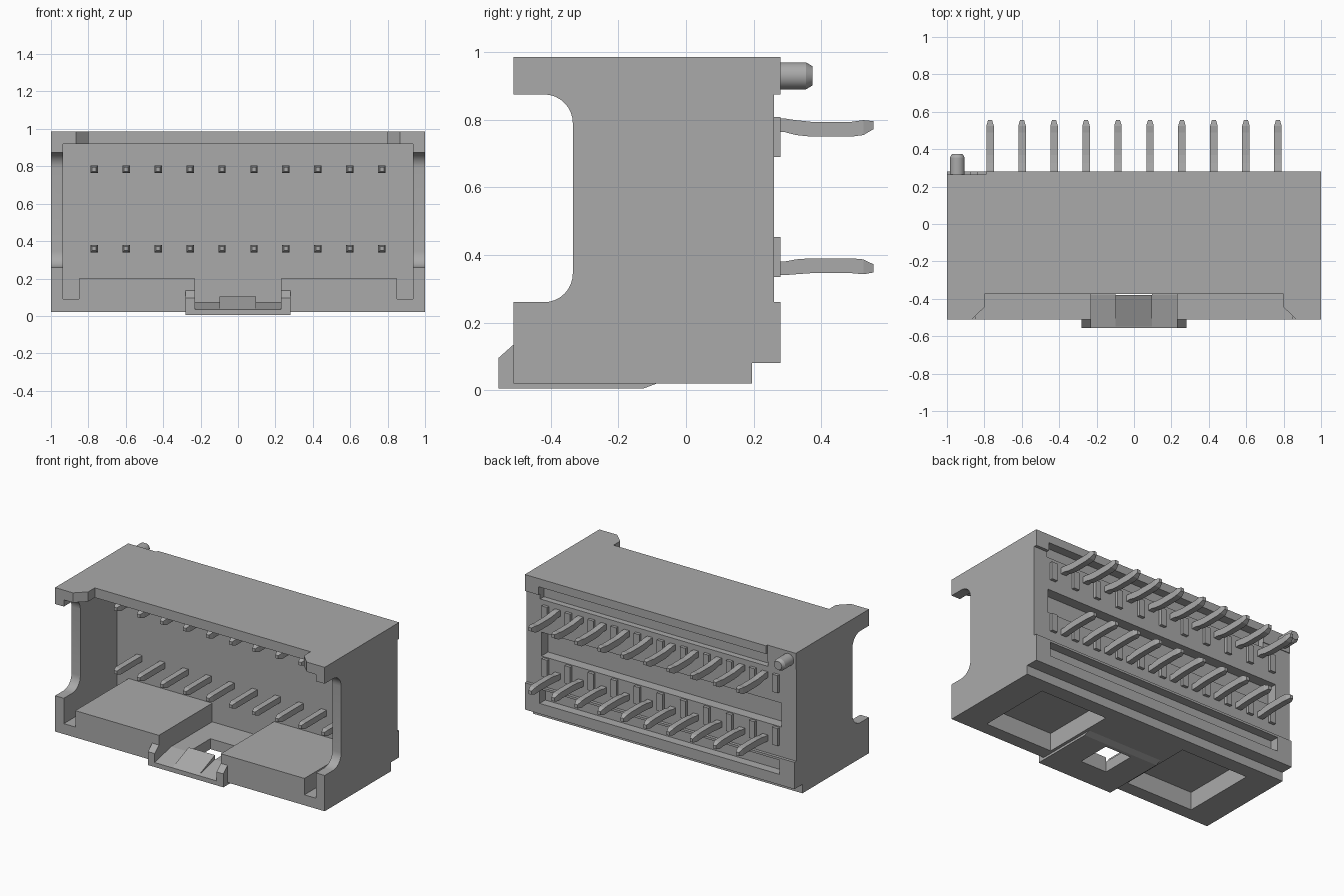
import bpy, bmesh, math
from mathutils import Vector

if "Cube" in bpy.data.objects:
    bpy.data.objects.remove(bpy.data.objects["Cube"], do_unlink=True)

GREY = (0.40, 0.40, 0.40, 1)
mat = bpy.data.materials.new("plain grey")
mat.use_nodes = True
mat.diffuse_color = GREY
bsdf = next(n for n in mat.node_tree.nodes if n.type == 'BSDF_PRINCIPLED')
bsdf.inputs["Base Color"].default_value = GREY


def finish(name, bm):
    bmesh.ops.recalc_face_normals(bm, faces=bm.faces)
    mesh = bpy.data.meshes.new(name)
    bm.to_mesh(mesh)
    bm.free()
    mesh.materials.append(mat)
    ob = bpy.data.objects.new(name, mesh)
    bpy.context.collection.objects.link(ob)
    return ob


def prism(name, pts, axis, a, b):
    """Extrude a profile along an axis: x takes (y, z) points, z takes (x, y)."""
    bm = bmesh.new()
    place = (lambda p: (a, p[0], p[1])) if axis == 'x' else (lambda p: (p[0], p[1], a))
    face = bm.faces.new([bm.verts.new(place(p)) for p in pts])
    res = bmesh.ops.extrude_face_region(bm, geom=[face])
    move = Vector((b - a, 0, 0)) if axis == 'x' else Vector((0, 0, b - a))
    bmesh.ops.translate(bm, vec=move, verts=[v for v in res["geom"] if isinstance(v, bmesh.types.BMVert)])
    return finish(name, bm)


def box(name, x0, x1, y0, y1, z0, z1):
    return prism(name, [(x0, y0), (x1, y0), (x1, y1), (x0, y1)], 'z', z0, z1)


def cut(target, cutter):
    cutter.hide_render = True
    mod = target.modifiers.new("cut", 'BOOLEAN')
    mod.operation, mod.solver, mod.object = 'DIFFERENCE', 'EXACT', cutter
    bpy.context.view_layer.objects.active = target
    bpy.ops.object.modifier_apply(modifier=mod.name)
    bpy.data.objects.remove(cutter, do_unlink=True)


def loft(name, rings):
    """Skin a closed solid through rings of equal vertex count."""
    bm = bmesh.new()
    rows = [[bm.verts.new(p) for p in ring] for ring in rings]
    n = len(rows[0])
    for r, s in zip(rows, rows[1:]):
        for i in range(n):
            bm.faces.new((r[i], r[(i + 1) % n], s[(i + 1) % n], s[i]))
    bm.faces.new(rows[0])
    bm.faces.new(rows[-1])
    return finish(name, bm)


# Housing: outer block, then the mating cavity with raised floor blocks
body = box("housing", -1, 1, -0.51, 0.28, 0.02, 0.985)
cut(body, box("cutter", -0.935, 0.935, -0.7, 0.055, 0.2, 0.92))
for s in (-1, 1):
    x0, x1 = sorted((s * 0.85, s * 0.935))
    cut(body, box("cutter", x0, x1, -0.7, 0.055, 0.09, 0.5))
    # Hollow under each floor block
    x0, x1 = sorted((s * 0.30, s * 0.80))
    cut(body, box("cutter", x0, x1, -0.42, 0.095, -0.1, 0.14))
# Central latch channel
cut(body, box("cutter", -0.23, 0.23, -0.7, 0.055, -0.1, 0.4))

# Rounded windows at the front of both side walls
R, yw = 0.085, -0.335
window = [(-0.7, 0.26)]
window += [(yw - R + R * math.sin(t), 0.26 + R - R * math.cos(t))
           for t in (math.radians(i * 11.25) for i in range(9))]
window += [(yw - R + R * math.cos(t), 0.875 - R + R * math.sin(t))
           for t in (math.radians(i * 11.25) for i in range(9))]
window += [(-0.7, 0.875)]
cut(body, prism("cutter", window, 'x', -1.2, 1.2))

# Flared notch in the top wall
cut(body, prism("cutter", [(-0.96, -0.6), (-0.80, -0.445), (-0.80, -0.375),
                           (0.80, -0.375), (0.80, -0.445), (0.96, -0.6)], 'z', 0.88, 1.2))

# Back face: recessed pin panel, bottom step, corner pad and three grooves
for b in ((-1.2, 1.2, 0.26, 0.5, 0.26, 0.875),
          (-1.2, 1.2, 0.195, 0.5, -0.1, 0.08),
          (-1.2, -0.79, 0.265, 0.5, 0.8, 1.2),
          (-0.79, 0.90, 0.22, 0.5, 0.84, 0.93),
          (-0.89, 0.89, 0.19, 0.5, 0.46, 0.62),
          (-0.89, 0.89, 0.22, 0.5, 0.15, 0.245)):
    cut(body, box("cutter", *b))

# Latch tongue with a sloped lead-in and a window
tongue = prism("latch_tongue", [(-0.555, 0.005), (-0.555, 0.035), (-0.38, 0.075), (0.055, 0.075),
                                (0.055, 0.02), (-0.085, 0.02), (-0.125, 0.005)], 'x', -0.23, 0.23)
cut(tongue, box("cutter", -0.1, 0.095, -0.38, -0.15, -0.1, 0.3))
prism("latch_ramp", [(-0.55, 0.03), (-0.38, 0.03), (-0.38, 0.105), (-0.55, 0.036)], 'x', -0.1, 0.095)
for s, side in ((-1, "right"), (1, "left")):
    prism("latch_rail_" + side, [(-0.555, 0.005), (-0.555, 0.02), (-0.085, 0.02), (-0.125, 0.005)],
          'x', s * 0.23, s * 0.28)
    prism("latch_ear_" + side, [(-0.555, 0.005), (-0.555, 0.095), (-0.51, 0.135), (-0.51, 0.005)],
          'x', s * 0.23, s * 0.28)

# Contact pins (y, centre offset, half height, half width) and ribs between them
H = 0.022
for row, z, bend, rib_z in (("upper", 0.784, -0.012, 0.69), ("lower", 0.36, 0.008, 0.335)):
    path = [(-0.20, 0, 0.011, 0.011), (-0.17, 0, 0.02, 0.02), (0.29, 0, 0.02, 0.02),
            (0.325, bend * 0.6, H, 0.02), (0.37, bend, H, 0.02), (0.49, bend, H, 0.02),
            (0.525, bend * 0.6, H, 0.02), (0.555, 0, 0.012, 0.011)]
    for i in range(10):
        x = -0.7695 + 0.171 * i
        loft(f"{row}_pin_{i + 1}",
             [[(x + sx * w, y, z + dz + sz * h) for sx, sz in ((-1, -1), (1, -1), (1, 1), (-1, 1))]
              for y, dz, h, w in path])
    for i in range(11):
        x = -0.855 + 0.171 * i
        box(f"{row}_rib_{i + 1}", x - 0.021, x + 0.021, 0.25, 0.28, rib_z, rib_z + 0.118)

# Locating peg with a chamfered end
peg = loft("locating_peg",
           [[(-0.945 + r * math.cos(t), y, 0.93 + r * math.sin(t))
             for t in (math.tau * k / 32 for k in range(32))]
            for y, r in ((0.25, 0.04), (0.355, 0.04), (0.375, 0.028))])

# Smooth only the rounded surfaces
for ob in (body, peg):
    bpy.ops.object.select_all(action='DESELECT')
    ob.select_set(True)
    bpy.context.view_layer.objects.active = ob
    bpy.ops.object.shade_smooth_by_angle(angle=math.radians(25))
